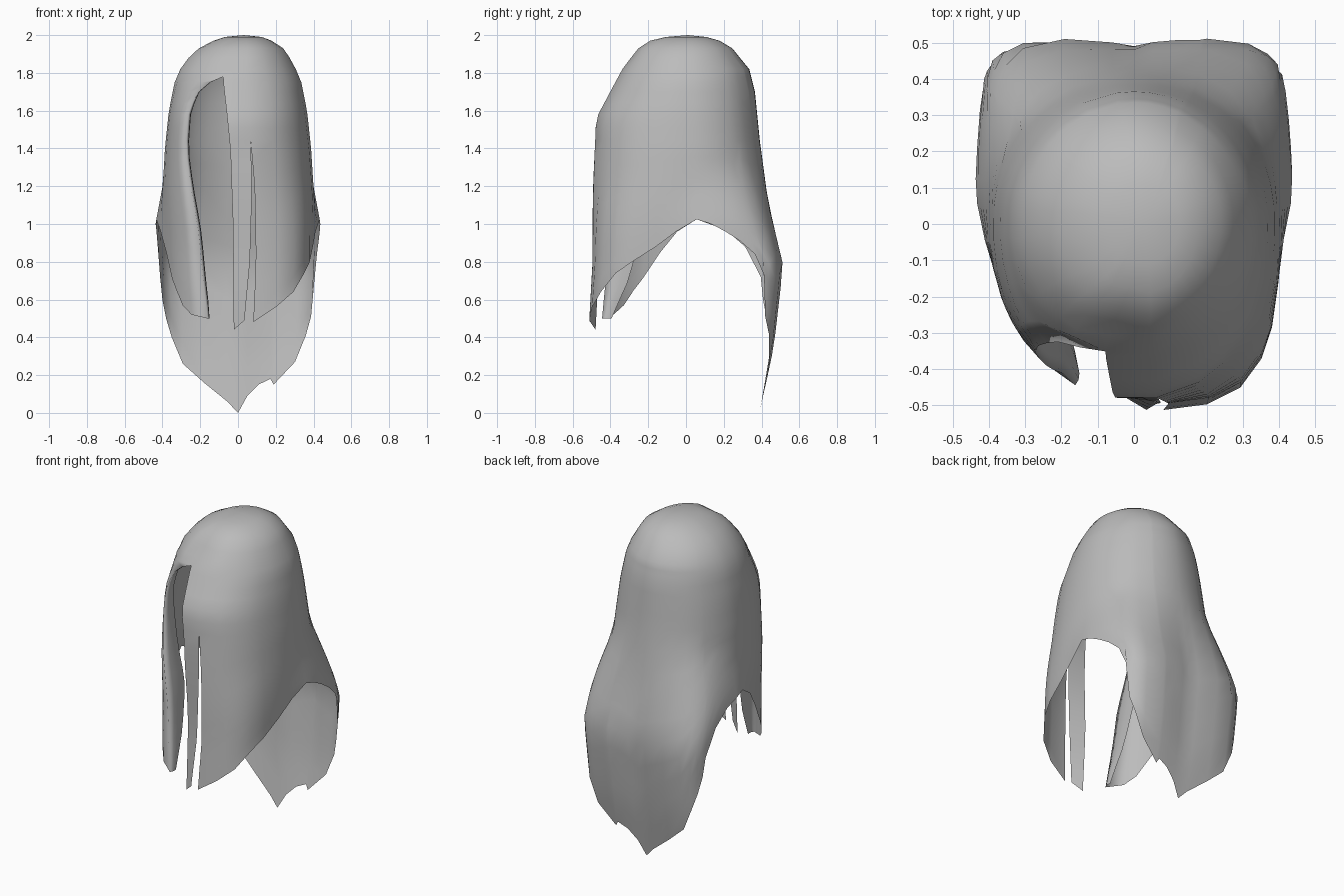
import bpy, bmesh, math

if "Cube" in bpy.data.objects:
    bpy.data.objects.remove(bpy.data.objects["Cube"])


def lerp(keys, v):
    """Piecewise linear lookup in (key, value) pairs sorted by rising key."""
    if v <= keys[0][0]:
        return keys[0][1]
    for (k0, a), (k1, b) in zip(keys, keys[1:]):
        if v <= k1:
            return a + (b - a) * (v - k0) / (k1 - k0)
    return keys[-1][1]


# Cross-section extents by height: half width, front depth, back depth
WIDTH = [(0, .40), (.5, .415), (.7, .428), (1, .437), (1.2, .40), (1.4, .388), (1.6, .367),
         (1.75, .337), (1.85, .295), (1.93, .225), (1.97, .155), (1.99, .10), (2, 0)]
FRONT = [(.44, .515), (.8, .495), (1.2, .495), (1.56, .48), (1.7, .405), (1.82, .34),
         (1.93, .26), (1.97, .20), (1.99, .12), (2, 0)]
BACK = [(0, .39), (.35, .465), (.78, .515), (1, .465), (1.2, .425), (1.4, .395), (1.7, .365),
        (1.82, .335), (1.93, .24), (1.97, .17), (1.99, .10), (2, 0)]
# Squareness of the outline, round at the crown and boxier lower down
SQ_RIGHT = [(.6, 3.8), (.9, 3.4), (1.2, 2.5), (1.6, 2.1), (1.8, 2)]
SQ_LEFT = [(.6, 2.3), (1.8, 2)]
SQ_BACK = [(.4, 7), (.8, 6), (1.0, 3.8), (1.3, 2.2), (1.7, 2)]

# Angles (0 front, 90 right) of the face opening and the slit by height
OPEN_R = [(.44, -3.6), (1, -4), (1.4, -6), (1.6, -9.5), (1.78, -14)]
OPEN_L = [(.5, -26), (1, -33), (1.4, -45), (1.6, -45), (1.7, -37), (1.75, -26), (1.78, -14)]
SLIT_A = [(.48, 5), (.8, 9), (1.2, 10.5), (1.44, 10), (1.78, 8)]
SLIT_B = [(.48, 12), (.8, 13.5), (1.2, 12.5), (1.44, 10), (1.78, 8)]
# Depth of the inward curl along the left lock by height
CURL = [(.5, .05), (.7, .12), (1, .17), (1.4, .10), (1.6, .06), (1.78, 0)]

# Hem height by angle
HEM = [(14, .49), (28, .56), (40, .64), (50, .74), (59, .80), (72, .88), (84, .96), (97, 1.025),
       (106, 1.0), (114, .96), (121, .91), (127, .84), (130.5, .73), (133, .51), (137, .41),
       (143, .27), (155, .15), (157, .18), (165, .15), (173, .09), (180, 0), (188, .06),
       (204, .16), (216, .26), (222, .40), (226, .50), (229, .60), (231, .72), (237, .88),
       (246, .97), (255, 1.0), (263, 1.025), (276, .96), (288, .85), (300, .71), (306, .65),
       (313, .57), (322, .52), (337, .50)]
cols = [(OPEN_R, .44), (SLIT_A, .49), (SLIT_B, .48)]
cols += [(p, h) for p, h in HEM if p > 14]

TOP = [2, 1.99, 1.97, 1.93, 1.88, 1.82, 1.78, 1.75, 1.7, 1.64, 1.58, 1.51, 1.44]
LOWER = 10
SLIT_ROW = len(TOP) - 1
OPEN_ROW = TOP.index(1.78)
last = len(cols) - 1


def point(col, z):
    base = cols[col][0]
    if isinstance(base, list):
        phi = lerp(base, z)
    else:
        # Columns near the left lock follow the edge of the opening
        phi = base + (lerp(OPEN_L, z) + 23) * max(0, 1 - (337 - base) / 65)
    s, c = math.sin(math.radians(phi)), math.cos(math.radians(phi))
    side = lerp(SQ_RIGHT if s > 0 else SQ_LEFT, z)
    # Blend front and back squareness across the sides
    k = min(1, max(0, .5 - c * 2))
    n = side * (1 - k) + lerp(SQ_BACK, z) * k
    r = (abs(s) ** n + abs(c) ** n) ** (-1 / n)
    low = min(1, max(0, (1.5 - z) / .6))
    if s < 0 and c > 0:
        r *= 1 - .07 * c * low
    # Parting groove over the forehead
    if col in (0, last) and 1.8 < z < 1.98:
        r *= .93
    x = lerp(WIDTH, z) * s * r
    # The sides are narrower ahead of the ears
    x *= 1 - .08 * min(1, max(0, c * 5 + .2)) * min(1, max(0, (1.2 - z) / .2))
    y = -(lerp(FRONT, z) if c > 0 else lerp(BACK, z)) * c * r
    # Shallow groove down the middle of the back
    if c < 0:
        y -= .018 * max(0, 1 - abs(x) / .16) * min(1, max(0, (1.3 - z) / .5)) * min(1, z / .4)
    shift = max(0, (z - 1.85) / .15)
    return (x + .03 * shift, y + .01 * shift, z)


# Hair sheet, lofted from the crown to the ragged hem
bm = bmesh.new()
grid = []
for i, (_, hem) in enumerate(cols):
    zs = TOP + [1.44 + (hem - 1.44) * (j + 1) / LOWER for j in range(LOWER)]
    grid.append([bm.verts.new(point(i, z)) for z in zs])
rows = len(grid[0])


def strip(a, b, start, end):
    for r in range(start, end):
        bm.faces.new((a[r + 1], b[r + 1], b[r], a[r]))


for i in range(last):
    # The slit stays open below its top row
    strip(grid[i], grid[i + 1], 0, SLIT_ROW if i == 1 else rows - 1)

# Left lock curls inward along the face opening
edge = grid[last]
previous = edge
for dx, dy in ((.012, .3), (.015, .65), (.01, 1)):
    curl = [bm.verts.new((v.co.x + dx * min(1, lerp(CURL, v.co.z) * 15),
                          v.co.y + dy * lerp(CURL, v.co.z), v.co.z)) for v in edge]
    strip(previous, curl, OPEN_ROW, rows - 1)
    previous = curl

# Close the sheet above the face opening
bmesh.ops.remove_doubles(bm, verts=bm.verts, dist=.0005)
bmesh.ops.delete(bm, geom=[v for v in bm.verts if not v.link_faces], context='VERTS')
for f in bm.faces:
    f.smooth = True

mesh = bpy.data.meshes.new("hair")
bm.to_mesh(mesh)
bm.free()
hair = bpy.data.objects.new("hair", mesh)
bpy.context.collection.objects.link(hair)

grey = bpy.data.materials.new("light grey")
grey.diffuse_color = (.5, .5, .5, 1)
grey.use_nodes = True
grey.node_tree.nodes["Principled BSDF"].inputs["Base Color"].default_value = grey.diffuse_color
mesh.materials.append(grey)
